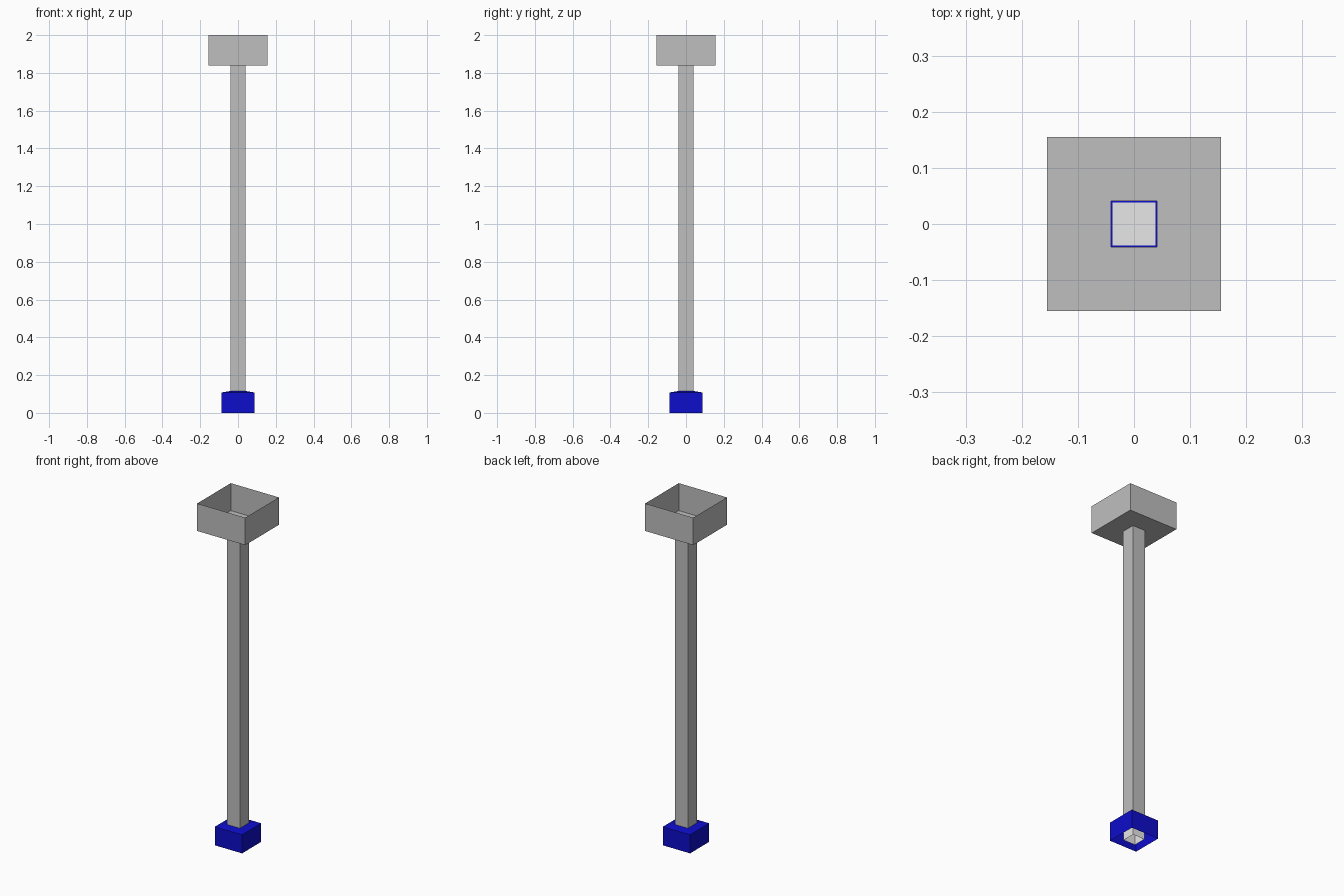
import bpy
import bmesh

cube = bpy.data.objects.get("Cube")
if cube:
    bpy.data.objects.remove(cube, do_unlink=True)


def make_material(name, color):
    mat = bpy.data.materials.new(name)
    mat.use_nodes = True
    mat.diffuse_color = color
    mat.node_tree.nodes["Principled BSDF"].inputs["Base Color"].default_value = color
    return mat


def square_shell(name, profile, mat, cap_top=False):
    """Skin square rings, given as (half width, height), into a thin shell."""
    bm = bmesh.new()
    corners = [(-1, -1), (1, -1), (1, 1), (-1, 1)]
    rings = [[bm.verts.new((sx * h, sy * h, z)) for sx, sy in corners]
             for h, z in profile]
    for low, high in zip(rings, rings[1:]):
        for i in range(4):
            j = (i + 1) % 4
            bm.faces.new((low[i], low[j], high[j], high[i]))
    if cap_top:
        bm.faces.new(rings[-1])
    mesh = bpy.data.meshes.new(name)
    bm.to_mesh(mesh)
    bm.free()
    mesh.materials.append(mat)
    obj = bpy.data.objects.new(name, mesh)
    bpy.context.collection.objects.link(obj)
    return obj


grey = make_material("grey", (0.52, 0.52, 0.52, 1))
blue = make_material("blue", (0.004, 0.004, 0.6, 1))
white = make_material("white", (1, 1, 1, 1))

post_half = 0.041

# Open tray on top, with a hole in its floor over the hollow post
square_shell("top_tray", [(post_half, 1.84), (0.155, 1.84), (0.155, 2.0)], grey)

# Hollow square post
square_shell("post", [(post_half, 0.115), (post_half, 1.84)], grey)

# Base housing, open below, with a sloping top that closes in on the post
square_shell("base_housing", [(0.088, 0), (0.088, 0.108), (0.038, 0.116)], blue)

# White insert inside the base, open below and capped under the post
square_shell("base_insert", [(0.038, 0), (0.038, 0.114)], white, cap_top=True)
